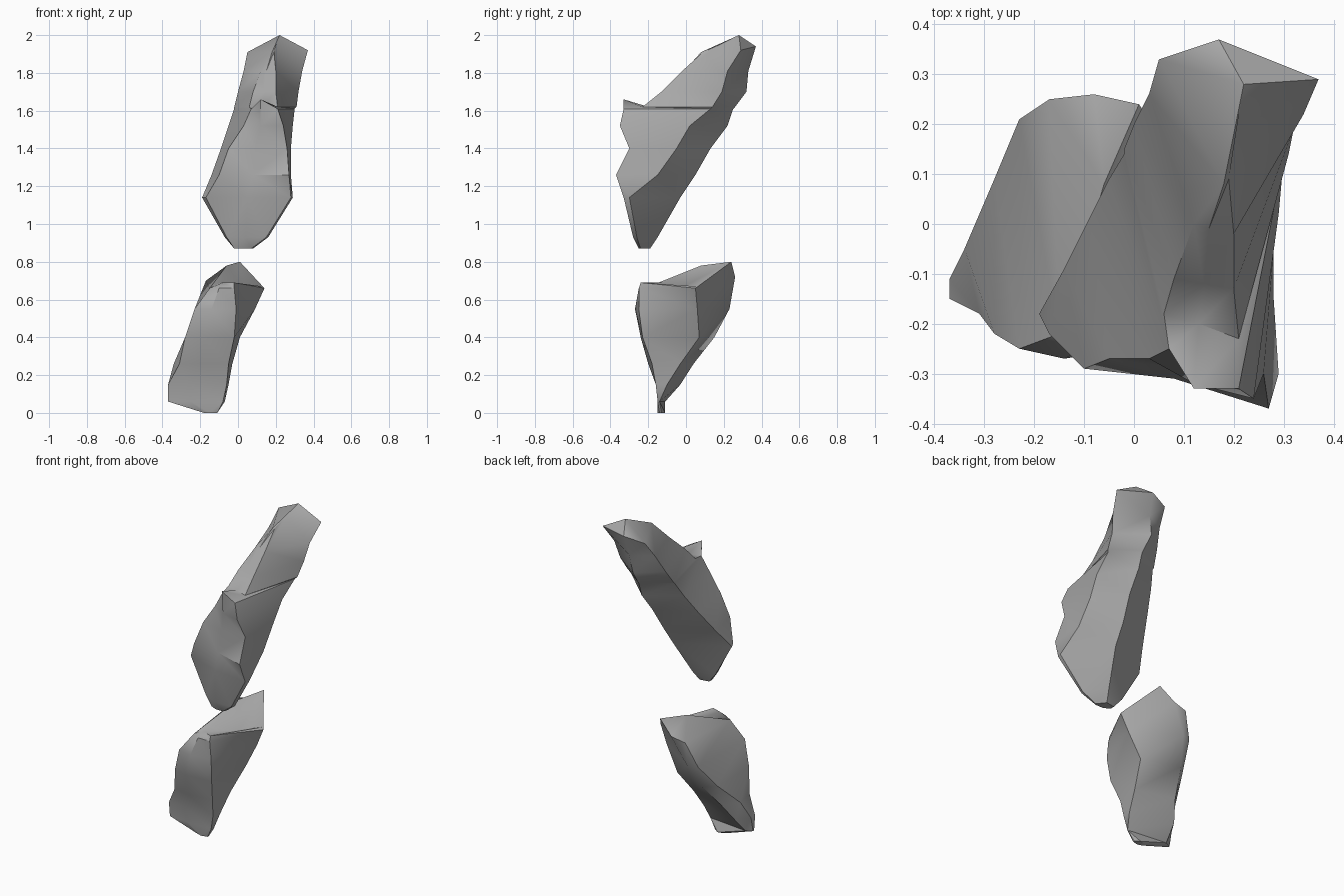
import bpy
import bmesh
from mathutils import Vector

default_cube = bpy.data.objects.get("Cube")
if default_cube:
    bpy.data.objects.remove(default_cube, do_unlink=True)


def make_material(name, colour):
    material = bpy.data.materials.new(name)
    material.use_nodes = True
    material.diffuse_color = colour
    shader = material.node_tree.nodes["Principled BSDF"]
    shader.inputs["Base Color"].default_value = colour
    shader.inputs["Roughness"].default_value = 0.9
    return material


def build_shard(name, sections, lifts, peak, material):
    """Loft a rock through level sections and close its top on a peak.

    Each section lists the corners in this order:
    front left, front middle, front right, right, back, left.
    Lifts raise single corners: (height, corner index) -> amount.
    """
    bm = bmesh.new()
    rings = []
    for height in sorted(sections):
        ring = []
        for corner, (x, y) in enumerate(sections[height]):
            z = height + lifts.get((height, corner), 0)
            ring.append(bm.verts.new((x, y, z)))
        rings.append(ring)

    # Sides between neighbouring sections
    count = len(rings[0])
    for lower, upper in zip(rings, rings[1:]):
        for i in range(count):
            j = (i + 1) % count
            bm.faces.new((lower[i], lower[j], upper[j], upper[i]))

    # Flat foot and pointed top
    bm.faces.new(list(reversed(rings[0])))
    tip = bm.verts.new(Vector(peak))
    for i in range(count):
        bm.faces.new((rings[-1][i], rings[-1][(i + 1) % count], tip))

    bmesh.ops.triangulate(bm, faces=bm.faces[:], quad_method="SHORT_EDGE")
    bmesh.ops.recalc_face_normals(bm, faces=bm.faces[:])
    mesh = bpy.data.meshes.new(name)
    bm.to_mesh(mesh)
    bm.free()
    mesh.materials.append(material)
    shard = bpy.data.objects.new(name, mesh)
    bpy.context.collection.objects.link(shard)

    # Soft facets with crisp ridges
    bpy.ops.object.select_all(action="DESELECT")
    shard.select_set(True)
    bpy.context.view_layer.objects.active = shard
    bpy.ops.object.shade_smooth_by_angle(angle=0.7)
    return shard


stone = make_material("grey stone", (0.4, 0.4, 0.4, 1))

# Upper shard: leaning slab with a beak-like ledge on its front
upper_sections = {
    .87: [(-.02, -.23), (.02, -.25), (.07, -.25), (.08, -.24), (.04, -.19), (-.02, -.2)],
    .93: [(-.06, -.23), (.04, -.28), (.15, -.28), (.16, -.26), (.06, -.15), (-.07, -.19)],
    1.14: [(-.17, -.22), (.05, -.3), (.28, -.33), (.29, -.3), (.11, -.03), (-.19, -.18)],
    1.26: [(-.1, -.29), (.08, -.31), (.27, -.37), (.28, -.15), (.12, .05), (-.14, -.09)],
    1.4: [(-.05, -.27), (.09, -.29), (.26, -.3), (.28, -.05), (.14, .13), (-.09, .01)],
    1.52: [(.03, -.27), (.12, -.32), (.24, -.35), (.29, .02), (.15, .22), (-.05, .09)],
    1.61: [(.07, -.25), (.12, -.33), (.21, -.33), (.3, .13), (.15, .25), (-.02, .14)],
    1.62: [(.06, -.18), (.13, -.2), (.21, -.23), (.31, .14), (.15, .26), (-.02, .15)],
    1.7: [(.08, -.11), (.14, -.12), (.2, -.13), (.32, .19), (.14, .32), (.0, .2)],
    1.81: [(.12, 0), (.15, -.01), (.2, -.02), (.34, .22), (.16, .33), (.03, .26)],
    1.91: [(.18, .08), (.19, .09), (.2, .18), (.37, .29), (.17, .37), (.05, .33)],
}
upper_lifts = {(1.61, 1): .05, (1.91, 2): .04, (1.91, 3): .01, (1.91, 4): .03}
build_shard("upper_shard", upper_sections, upper_lifts, (.22, .28, 2), stone)

# Lower shard: wedge with a small spur at its left foot and a dipped top
lower_sections = {
    0: [(-.18, -.14), (-.15, -.15), (-.11, -.14), (-.11, -.13), (-.14, -.11), (-.18, -.12)],
    .06: [(-.37, -.14), (-.25, -.15), (-.08, -.15), (-.07, -.14), (-.33, -.11), (-.37, -.13)],
    .15: [(-.37, -.15), (-.26, -.15), (-.06, -.16), (-.05, -.1), (-.32, -.03), (-.37, -.11)],
    .26: [(-.31, -.18), (-.2, -.2), (-.05, -.18), (-.03, -.03), (-.27, .04), (-.34, -.05)],
    .4: [(-.28, -.22), (-.18, -.24), (-.02, -.23), (.01, .07), (-.22, .15), (-.28, .09)],
    .55: [(-.23, -.25), (-.14, -.27), (-.01, -.25), (.09, .06), (-.17, .23), (-.23, .21)],
    .66: [(-.15, -.22), (-.1, -.25), (-.02, -.25), (.14, .05), (-.08, .26), (-.17, .25)],
    .69: [(-.09, -.12), (-.08, -.22), (-.02, -.24), (.13, .06), (.01, .24), (-.06, .08)],
}
lower_lifts = {(.66, 4): .06, (.66, 5): .04, (.69, 3): -.02, (.69, 4): .11, (.69, 5): .09}
build_shard("lower_shard", lower_sections, lower_lifts, (.03, -.03, .66), stone)
